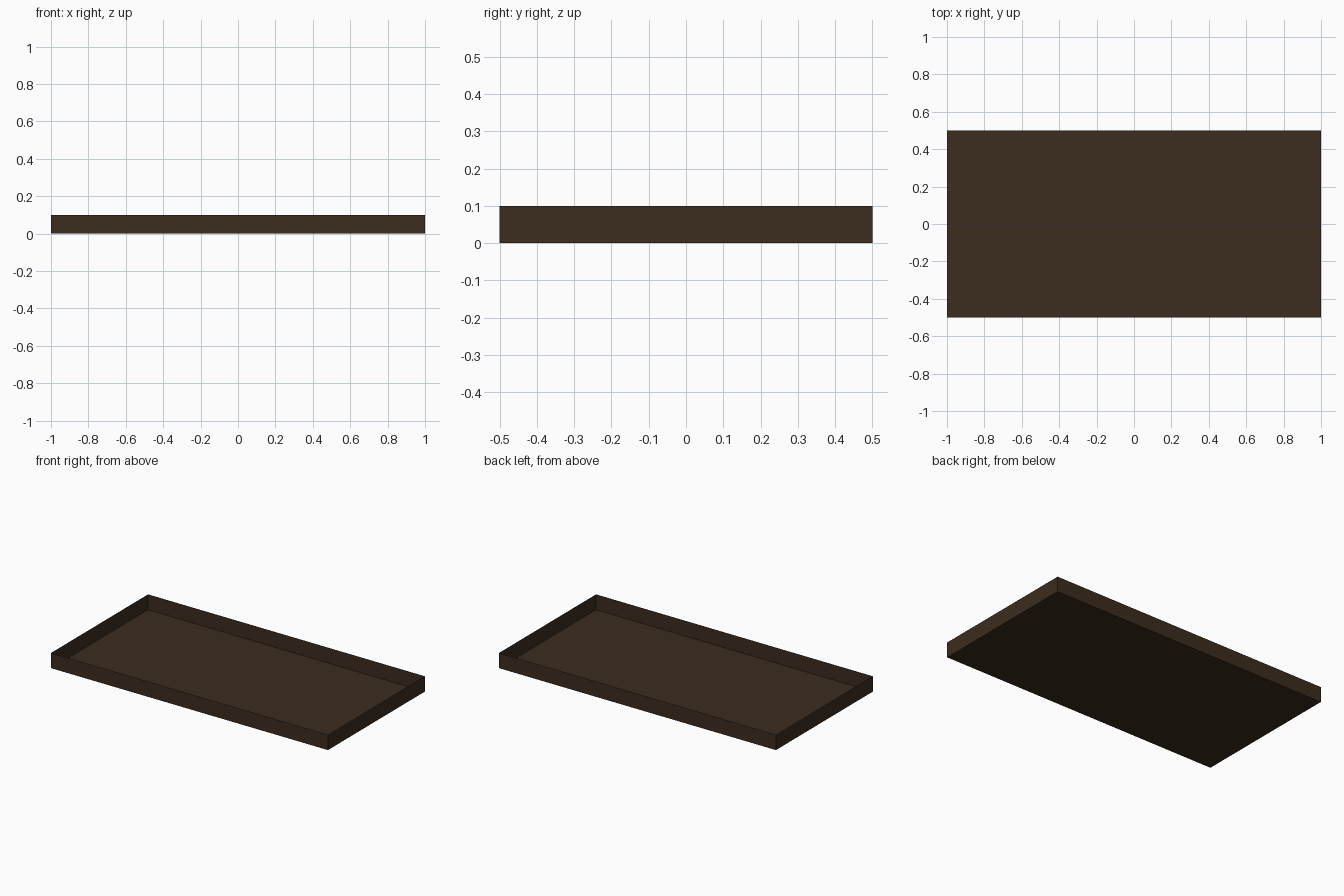
import bpy, bmesh
from mathutils import Matrix

if "Cube" in bpy.data.objects:
    bpy.data.objects.remove(bpy.data.objects["Cube"])

LENGTH, WIDTH, HEIGHT = 2.0, 1.0, 0.10

# Dark brown finish
brown = bpy.data.materials.new("dark_brown")
brown.diffuse_color = (0.045, 0.025, 0.013, 1)
brown.use_nodes = True
brown.node_tree.nodes["Principled BSDF"].inputs["Base Color"].default_value = brown.diffuse_color

# Open tray: thin-sheet box standing on z = 0, with its lid face removed
bm = bmesh.new()
bmesh.ops.create_cube(bm, size=1, matrix=Matrix.Translation((0, 0, HEIGHT / 2))
                      @ Matrix.Diagonal((LENGTH, WIDTH, HEIGHT, 1)))
lid = [f for f in bm.faces if f.normal.z > 0.9]
bmesh.ops.delete(bm, geom=lid, context='FACES_ONLY')

mesh = bpy.data.meshes.new("tray")
bm.to_mesh(mesh)
bm.free()
mesh.materials.append(brown)
tray = bpy.data.objects.new("tray", mesh)
bpy.context.collection.objects.link(tray)
